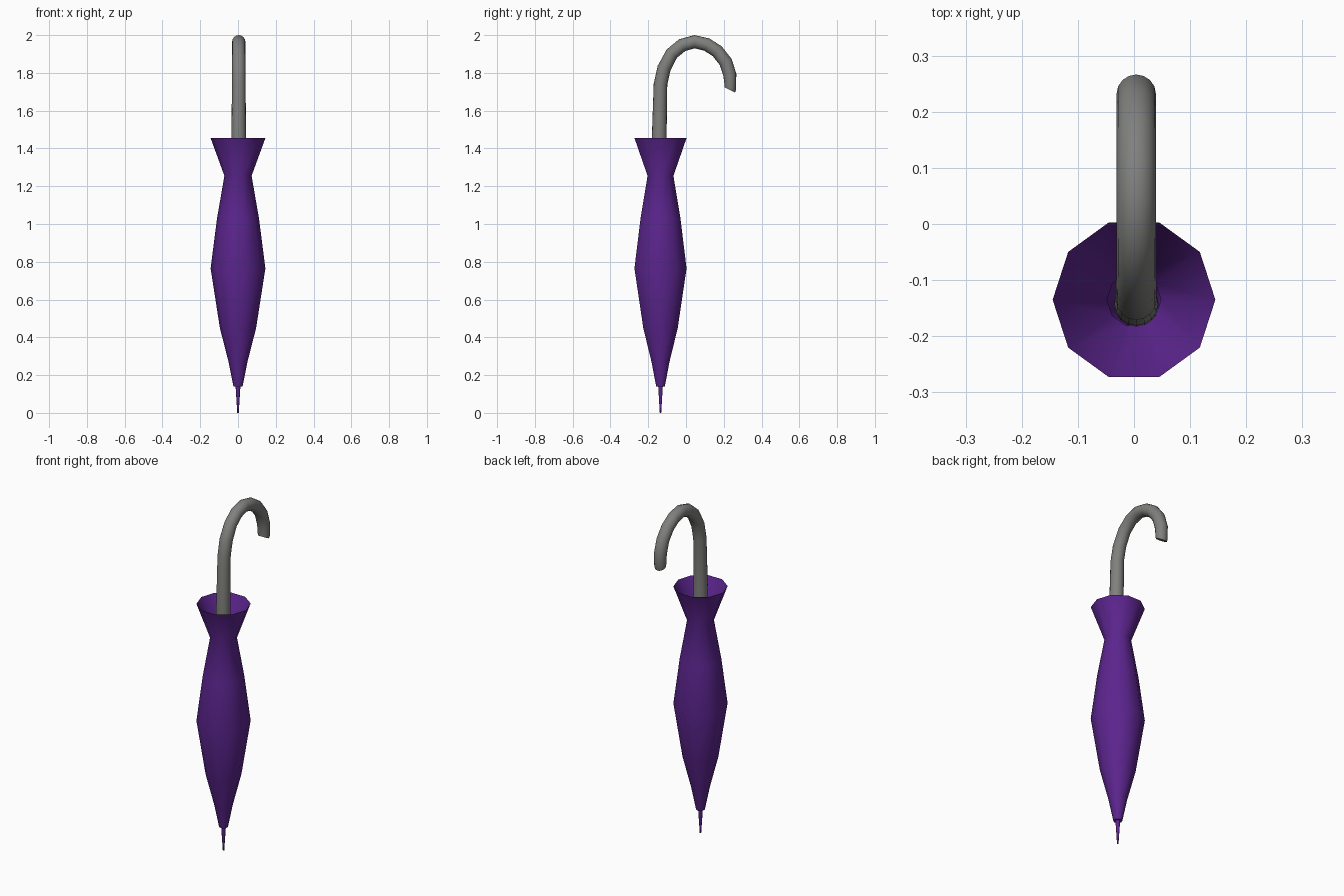
import bpy, bmesh, math
from mathutils import Vector

if "Cube" in bpy.data.objects:
    bpy.data.objects.remove(bpy.data.objects["Cube"])


def material(name, rgb):
    m = bpy.data.materials.new(name)
    m.diffuse_color = (*rgb, 1.0)
    m.use_nodes = True
    m.node_tree.nodes["Principled BSDF"].inputs["Base Color"].default_value = m.diffuse_color
    return m


PURPLE = material("purple cloth", (0.105, 0.018, 0.268))
GREY = material("grey handle", (0.215, 0.215, 0.208))


def skin_rings(name, rings, mat, cap_start, cap_end, angle):
    """Join successive rings of points with quads."""
    bm = bmesh.new()
    vr = [[bm.verts.new(p) for p in ring] for ring in rings]
    n = len(vr[0])
    for a, b in zip(vr, vr[1:]):
        for i in range(n):
            j = (i + 1) % n
            bm.faces.new((a[i], a[j], b[j], b[i]))
    if cap_start:
        bm.faces.new(vr[0][::-1])
    if cap_end:
        bm.faces.new(vr[-1])
    bmesh.ops.recalc_face_normals(bm, faces=bm.faces[:])
    me = bpy.data.meshes.new(name)
    bm.to_mesh(me)
    bm.free()
    me.materials.append(mat)
    ob = bpy.data.objects.new(name, me)
    bpy.context.collection.objects.link(ob)
    bpy.ops.object.select_all(action='DESELECT')
    ob.select_set(True)
    bpy.context.view_layer.objects.active = ob
    bpy.ops.object.shade_smooth_by_angle(angle=math.radians(angle))
    return ob


AXIS_Y = -0.135


def lathe_rings(profile, sides):
    return [[Vector((r * math.cos(2 * math.pi * i / sides),
                     AXIS_Y + r * math.sin(2 * math.pi * i / sides), z))
             for i in range(sides)] for r, z in profile]


# Folded canopy: ten-sided, flared collar, inner funnel down to the shaft
canopy = [(0.024, 0.14), (0.05, 0.27), (0.096, 0.45), (0.145, 0.765),
          (0.111, 1.03), (0.072, 1.255), (0.145, 1.455), (0.048, 1.26)]
skin_rings("canopy", lathe_rings(canopy, 10), PURPLE, True, False, 45)

# Pointed ferrule
tip = [(0.004, 0.0), (0.013, 0.145)]
skin_rings("ferrule", lathe_rings(tip, 10), PURPLE, True, True, 45)

# Crook handle: round tube along a path of (y, z, radius)
path = [(-0.143, 1.25, 0.040), (-0.142, 1.45, 0.039), (-0.135, 1.74, 0.036),
        (-0.116, 1.825, 0.036), (-0.075, 1.902, 0.035), (-0.02, 1.947, 0.035),
        (0.045, 1.965, 0.035), (0.11, 1.95, 0.035), (0.165, 1.915, 0.035),
        (0.21, 1.858, 0.035), (0.232, 1.79, 0.035), (0.234, 1.725, 0.034),
        (0.232, 1.71, 0.031)]
SIDES = 16
rings = []
for k, (y, z, r) in enumerate(path):
    a, b = path[max(k - 1, 0)], path[min(k + 1, len(path) - 1)]
    t = Vector((0, b[0] - a[0], b[1] - a[1])).normalized()
    if k >= len(path) - 2:
        t = Vector((0, -0.45, -0.89)).normalized()  # slanted end
    side = Vector((1, 0, 0))
    up = t.cross(side)
    rings.append([Vector((0.004, y, z))
                  + side * r * math.cos(2 * math.pi * i / SIDES)
                  + up * r * math.sin(2 * math.pi * i / SIDES)
                  for i in range(SIDES)])
skin_rings("crook_handle", rings, GREY, True, True, 45)
